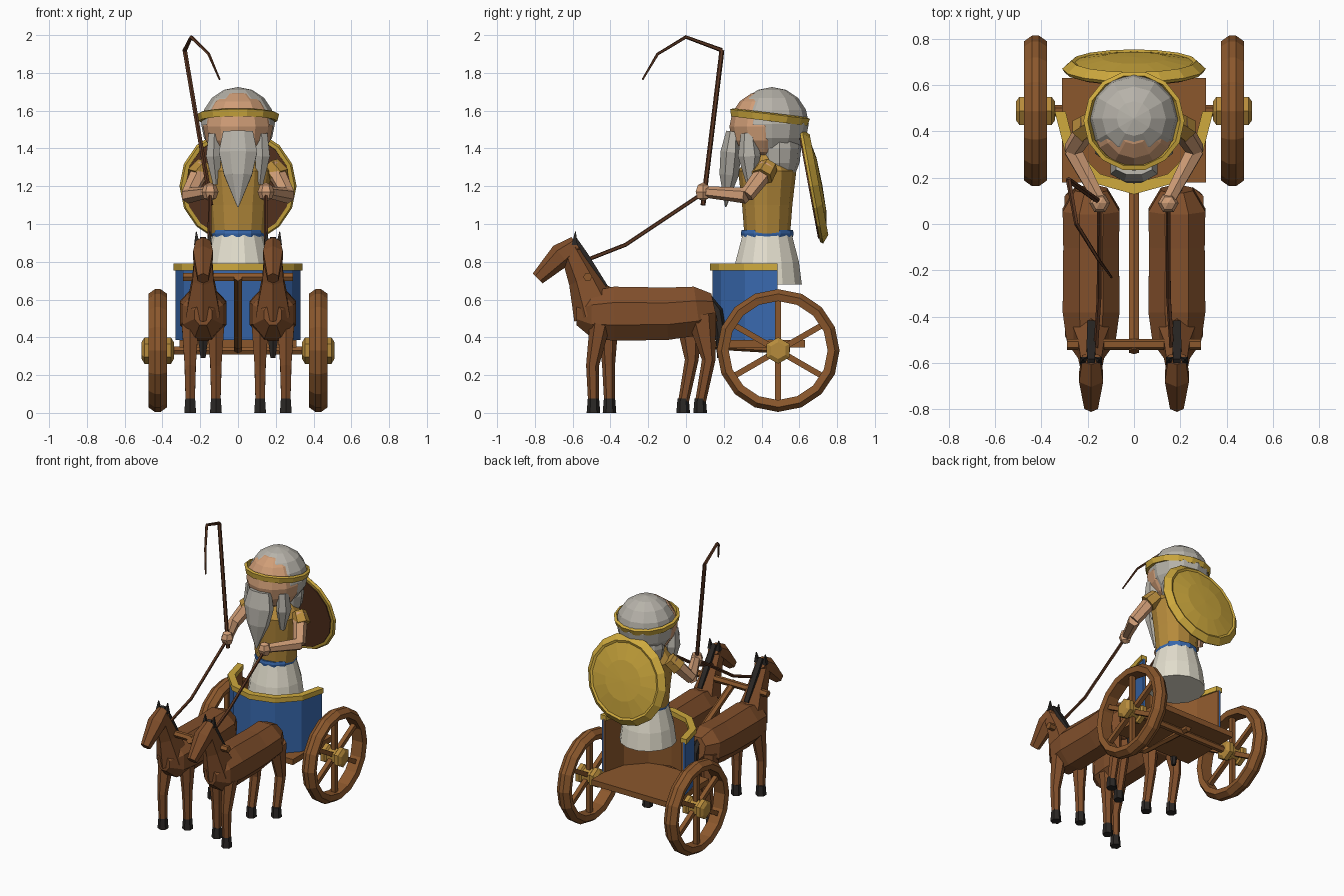
import bpy, bmesh, math
from mathutils import Vector

if "Cube" in bpy.data.objects:
    bpy.data.objects.remove(bpy.data.objects["Cube"])


def material(name, hexcode):
    rgb = [(int(hexcode[i:i + 2], 16) / 255) ** 2.2 for i in (0, 2, 4)]
    m = bpy.data.materials.new(name)
    m.diffuse_color = (*rgb, 1)
    m.use_nodes = True
    m.node_tree.nodes["Principled BSDF"].inputs["Base Color"].default_value = m.diffuse_color
    return m


COAT = material("coat", "80502F")
WOOD = material("wood", "8A5830")
LEATHER = material("leather", "5A3826")
DARK = material("dark", "2E2B29")
GOLD = material("gold", "CDA840")
BRONZE = material("bronze", "B58A3E")
BLUE = material("blue", "3B68AC")
CREAM = material("cream", "E2DDCC")
GREY = material("grey hair", "B5B1A8")
SKIN = material("skin", "CF9C76")


def skin_rings(name, rings, mat, closed=False, caps=True):
    """Join equal-length rings of points into a flat-shaded mesh."""
    bm = bmesh.new()
    vs = [[bm.verts.new(p) for p in r] for r in rings]
    n = len(vs[0])
    pairs = list(zip(vs, vs[1:])) + ([(vs[-1], vs[0])] if closed else [])
    for a, b in pairs:
        for i in range(n):
            j = (i + 1) % n
            bm.faces.new((a[i], a[j], b[j], b[i]))
    if caps and not closed:
        bm.faces.new(vs[0])
        bm.faces.new(vs[-1])
    bmesh.ops.remove_doubles(bm, verts=bm.verts, dist=1e-5)
    bmesh.ops.recalc_face_normals(bm, faces=bm.faces)
    me = bpy.data.meshes.new(name)
    bm.to_mesh(me)
    bm.free()
    me.materials.append(mat)
    ob = bpy.data.objects.new(name, me)
    bpy.context.collection.objects.link(ob)
    return ob


def tube(name, pts, radii, n, mat):
    """Sweep an n-gon along points; radii are numbers or (side, normal) pairs."""
    pts = [Vector(p) for p in pts]
    if not isinstance(radii, list):
        radii = [radii] * len(pts)
    rings = []
    for k, p in enumerate(pts):
        t = (pts[min(k + 1, len(pts) - 1)] - pts[max(k - 1, 0)]).normalized()
        ref = Vector((0, 0, 1)) if abs(t.x) > .9 else Vector((1, 0, 0))
        u = (ref - t * ref.dot(t)).normalized()
        v = t.cross(u)
        r = radii[k]
        a, b = r if isinstance(r, tuple) else (r, r)
        ang = [2 * math.pi * (i + .5) / n for i in range(n)]
        rings.append([p + u * a * math.cos(w) + v * b * math.sin(w) for w in ang])
    return skin_rings(name, rings, mat)


def revolve(name, profile, n, mat, loc=(0, 0, 0), rot=(0, 0, 0), scale=(1, 1, 1), closed=False):
    """Turn an (r, z) profile about z."""
    rings = [[(r * math.cos(2 * math.pi * i / n), r * math.sin(2 * math.pi * i / n), z)
              for i in range(n)] for r, z in profile]
    caps = profile[0][0] > 0 and profile[-1][0] > 0
    ob = skin_rings(name, rings, mat, closed, caps)
    ob.location, ob.rotation_euler, ob.scale = loc, rot, scale
    return ob


def ball(name, loc, size, mat, n=12, m=8):
    prof = [(math.sin(math.pi * k / m) if 0 < k < m else 0, -math.cos(math.pi * k / m))
            for k in range(m + 1)]
    return revolve(name, prof, n, mat, loc, scale=size)


def arc_wall(name, outer, inner, z0, z1, mat):
    """Half-oval wall round the front of the car."""
    rings = []
    for k in range(7):
        a = math.pi * k / 6
        rings.append([((.33 + o) * math.cos(a), .485 - (.345 + o) * math.sin(a), z)
                      for o, z in ((outer, z0), (outer, z1), (inner, z1), (inner, z0))])
    return skin_rings(name, rings, mat)


# Car: floor, wall, lining, rim, axle, pole and yoke
skin_rings("car_floor", [[(x, y, z) for x, y in ((-.31, .18), (.31, .18), (.31, .63), (-.31, .63))]
                         for z in (.345, .385)], WOOD)
arc_wall("car_wall", 0, -.015, .385, .765, BLUE)
arc_wall("car_lining", -.015, -.025, .385, .765, WOOD)
arc_wall("car_rim", .012, -.035, .755, .79, GOLD)
tube("axle", [(-.5, .488, .33), (.5, .488, .33)], .025, 6, WOOD)
tube("draught_pole", [(0, .55, .335), (0, .12, .36), (0, -.55, .72)], .024, 6, WOOD)
tube("yoke", [(-.29, -.52, .72), (.29, -.52, .72)], .024, 6, WOOD)

for s, side in ((1, "right"), (-1, "left")):
    # Wheels
    c = Vector((s * .425, .488, .33))
    turn = (0, math.pi / 2, 0)
    revolve(f"wheel_rim_{side}", [(.262, -.042), (.3, -.05), (.325, -.015), (.325, .015),
                                  (.3, .05), (.262, .042)], 16, WOOD, c, turn, closed=True)
    revolve(f"wheel_hub_{side}", [(.045, -.085), (.07, -.07), (.07, -.04), (.055, -.03), (.055, .03),
                                  (.07, .04), (.07, .07), (.045, .085)], 6, BRONZE, c, turn)
    for k in range(6):
        a = math.pi / 2 + k * math.pi / 3
        d = Vector((0, math.cos(a), math.sin(a)))
        tube(f"spoke_{side}_{k}", [c + d * .04, c + d * .275], .022, 4, WOOD)

    # Horse body, neck, head, ears, mane and tail
    hx = s * .185

    def part(name, rows, n, mat):
        return tube(f"horse_{name}_{side}", [(hx + r[0], r[1], r[2]) for r in rows],
                    [(r[3], r[4]) for r in rows], n, mat)

    part("body", [(0, -.58, .52, .05, .06), (0, -.5, .52, .115, .135), (0, -.38, .525, .133, .155),
                  (0, -.1, .525, .13, .15), (0, .06, .54, .133, .14), (0, .15, .56, .075, .08)], 8, COAT)
    part("neck", [(0, -.47, .53, .105, .13), (0, -.54, .71, .065, .085), (0, -.615, .87, .05, .055)], 6, COAT)
    part("head", [(0, -.58, .895, .045, .045), (0, -.66, .835, .06, .065), (0, -.785, .712, .034, .037)], 6, COAT)
    part("mane", [(0, -.6, .92, .022, .03), (0, -.545, .83, .028, .04), (0, -.43, .665, .022, .025)], 4, DARK)
    part("tail", [(0, .11, .62, .02, .02), (0, .165, .54, .03, .03), (0, .185, .42, .035, .03),
                  (0, .18, .29, .015, .015)], 6, DARK)
    for e in (-1, 1):
        part(f"ear_{e}", [(e * .032, -.59, .89, .022, .022), (e * .036, -.585, .96, .003, .003)], 4, DARK)

    # Legs: outer front leg steps forward, outer hind leg steps back
    for o, fy, by in ((1, 0, 0), (-1, .085, -.09)):
        x = s * o * .068
        part(f"front_leg_{o}", [(x, -.455 + fy * .5, .47, .052, .055), (x, -.495 + fy, .25, .034, .034),
                                (x, -.49 + fy, .05, .028, .028)], 6, COAT)
        part(f"front_hoof_{o}", [(x, -.49 + fy, 0, .036, .036), (x, -.49 + fy, .075, .03, .03)], 6, DARK)
        part(f"hind_leg_{o}", [(x, .08 + by * .7, .52, .055, .08), (x, .12 + by, .28, .036, .036),
                               (x, .075 + by, .05, .028, .028)], 6, COAT)
        part(f"hind_hoof_{o}", [(x, .075 + by, 0, .036, .036), (x, .075 + by, .075, .03, .03)], 6, DARK)

    # Driver's arms, shoulder guards, side locks and reins
    elbow, hand = (s * .265, .32, 1.15), (s * .148, .1, 1.17)
    tube(f"upper_arm_{side}", [(s * .19, .435, 1.3), elbow], [.05, .04], 6, SKIN)
    tube(f"forearm_{side}", [elbow, hand], [.042, .03], 6, SKIN)
    ball(f"hand_{side}", (s * .148, .09, 1.17), (.045, .045, .05), SKIN, 6, 4)
    tube(f"shoulder_guard_{side}", [(s * .175, .44, 1.31), (s * .225, .405, 1.25)], [.05, .058], 6, BRONZE)
    tube(f"side_lock_{side}", [(s * .125, .33, 1.48), (s * .13, .335, 1.36), (s * .115, .34, 1.21)],
         [(.035, .04), (.045, .06), (.02, .02)], 6, GREY)
    tube(f"rein_{side}", [(s * .148, .1, 1.17), (s * .15, -.32, .89), (s * .165, -.55, .8)], .011, 5, LEATHER)

# Driver's clothes
MID = (0, .43, 0)
revolve("skirt", [(.188, .68), (.172, .8), (.132, .95)], 14, CREAM, MID)
revolve("belt", [(.136, .932), (.14, .95), (.136, .968)], 12, BLUE, MID)
revolve("tunic", [(.128, .95), (.14, 1.1), (.162, 1.28), (.1, 1.37)], 12, BRONZE, MID, scale=(1.1, .95, 1))

# Head, hair, circlet and beard
ball("head", (0, .415, 1.515), (.185, .185, .19), SKIN)
ball("hair_cap", (0, .455, 1.53), (.195, .195, .195), GREY)
ball("back_hair", (0, .495, 1.4), (.16, .115, .2), GREY)
revolve("circlet", [(.185, -.018), (.208, -.022), (.218, .015), (.2, .022)], 14, GOLD,
        (0, .443, 1.567), (math.radians(-7), 0, 0), closed=True)
tube("beard", [(0, .25, 1.49), (0, .238, 1.38), (0, .228, 1.26), (0, .21, 1.09)],
     [(.085, .04), (.11, .06), (.08, .055), (.004, .004)], 8, GREY)

# Shield on the back: metal face with a leather inner side
lean = (math.radians(-79.5), 0, 0)
revolve("shield_face", [(0, 0), (.3, -.005), (.31, .01), (.27, .045), (.255, .038), (.14, .058), (0, .062)],
        16, GOLD, (0, .66, 1.2), lean)
revolve("shield_lining", [(.28, -.012), (.28, .005)], 16, LEATHER, (0, .66, 1.2), lean)

# Whip
tube("whip_stick", [(-.142, .09, 1.1), (-.282, .19, 1.92)], .013, 6, LEATHER)
tube("whip_lash", [(-.282, .19, 1.92), (-.248, 0, 1.99), (-.155, -.15, 1.9), (-.097, -.23, 1.765)],
     [.012, .01, .008, .005], 5, LEATHER)
